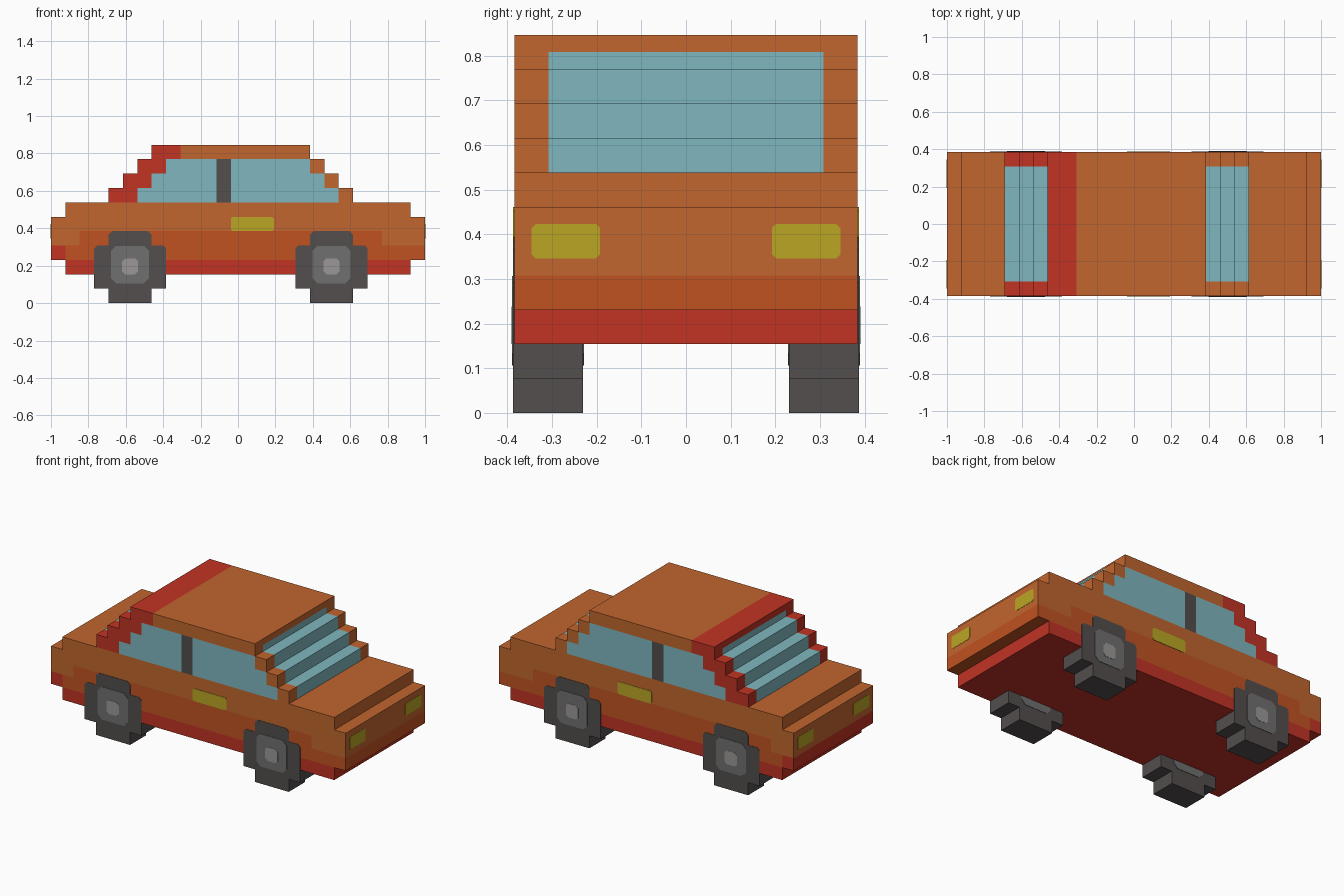
import bpy, bmesh
from mathutils import Vector

if "Cube" in bpy.data.objects:
    bpy.data.objects.remove(bpy.data.objects["Cube"], do_unlink=True)

U = 1 / 13  # one block; all dimensions below are in blocks


def make_material(name, rgb):
    lin = [((c / 255 + 0.055) / 1.055) ** 2.4 for c in rgb]
    m = bpy.data.materials.new(name)
    m.use_nodes = True
    m.diffuse_color = (*lin, 1)
    m.node_tree.nodes["Principled BSDF"].inputs["Base Color"].default_value = (*lin, 1)
    return m


ORANGE, DARK, RED, GLASS, BLACK, YELLOW, RIM, HUB = range(8)
MATS = [make_material(n, c) for n, c in [
    ("orange paint", (193, 102, 46)), ("dark orange paint", (192, 82, 34)),
    ("red paint", (193, 51, 36)), ("window blue", (126, 183, 191)),
    ("tyre black", (82, 78, 77)), ("lamp yellow", (186, 166, 36)),
    ("rim grey", (112, 112, 112)), ("hub light grey", (156, 151, 151))]]


def prism(outline, axis, a, b):
    """Extrude a 2D outline along 'x' or 'y' from a to b, returning a bmesh."""
    bm = bmesh.new()
    place = (lambda p: (p[0], a, p[1])) if axis == "y" else (lambda p: (a, p[0], p[1]))
    face = bm.faces.new([bm.verts.new(place(p)) for p in outline])
    ext = bmesh.ops.extrude_face_region(bm, geom=[face])
    step = Vector((0, b - a, 0)) if axis == "y" else Vector((b - a, 0, 0))
    bmesh.ops.translate(bm, vec=step, verts=[g for g in ext["geom"] if isinstance(g, bmesh.types.BMVert)])
    bmesh.ops.recalc_face_normals(bm, faces=bm.faces[:])
    return bm


def finish(name, bm, mats):
    bmesh.ops.scale(bm, vec=(U, U, U), verts=bm.verts[:])
    me = bpy.data.meshes.new(name)
    bm.to_mesh(me)
    bm.free()
    for m in mats:
        me.materials.append(m)
    ob = bpy.data.objects.new(name, me)
    bpy.context.collection.objects.link(ob)


def plate(name, mat, axis, at, cu, cz, hu, hz, cut, t=0.03):
    """Thin plate with clipped corners, centred on (cu, cz) and on the plane 'at'."""
    pts = [(hu - cut, -hz), (hu, cut - hz), (hu, hz - cut), (hu - cut, hz)]
    pts += [(-x, -z) for x, z in pts]
    finish(name, prism([(cu + x, cz + z) for x, z in pts], axis, at - t, at + t), [MATS[mat]])


# Body: stepped side profile, rows of (bottom, back x, front x)
rows = [(2, -12, 12), (3, -13, 13), (6, -12, 12), (7, -9, 8), (8, -8, 7), (9, -7, 6), (10, -6, 5)]
tops = [r[0] for r in rows[1:]] + [11]
right = [p for (z, _, x), t in zip(rows, tops) for p in ((x, z), (x, t))]
left = [p for (z, x, _), t in zip(rows, tops) for p in ((x, z), (x, t))]
body = prism(right + left[::-1], "y", -5, 5)

# Cut the colour borders into the body
cuts = [((x, 0, 0), (1, 0, 0)) for x in (-12, -11, -7, -6, -5, -4, -1.5, -0.5, 5, 6, 7, 10)]
cuts += [((0, 0, z), (0, 0, 1)) for z in (3, 4, 5, 7, 8, 9, 10, 10.5)]
cuts += [((0, y, 0), (0, 1, 0)) for y in (-4, 4)]
for co, no in cuts:
    bmesh.ops.bisect_plane(body, geom=body.verts[:] + body.edges[:] + body.faces[:],
                           plane_co=co, plane_no=no, dist=1e-5)


def body_colour(f):
    x, y, z = f.calc_center_median()
    side = abs(f.normal.y) > 0.5
    if side and 7 < z < 10:                       # side windows with a door post
        step = int(z) - 7
        if -7 + step < x < 7 - step:
            return BLACK if -1.5 < x < -0.5 else GLASS
    if not side and 7.01 < z < 10.5 and abs(y) < 4:  # stepped front and rear windows
        return GLASS
    if z < 2.99 or (z < 4 and x < -12) or (z > 7.01 and x < -4):
        return RED
    if z < 4 or (side and z < 5 and -11 < x < 10):
        return DARK
    return ORANGE


for f in body.faces:
    f.material_index = body_colour(f)
bmesh.ops.dissolve_limit(body, angle_limit=0.01, verts=body.verts[:], edges=body.edges[:],
                         delimit={"MATERIAL"})
finish("car_body", body, MATS)

# Wheels: cross-shaped tyres with a rim and hub on both faces
half = [(1.5, 0), (1.5, 1), (2.5, 1), (2.5, 3.8), (2.3, 4), (1.5, 4), (1.5, 4.75), (1.25, 5)]
for sy, side in ((-1, "right"), (1, "left")):
    for cx, end in ((-7.5, "rear"), (5 + 1.5, "front")):
        if end == "front":
            cx = 6.5
        name = f"{end}_{side}"
        outline = [(cx + x, z) for x, z in half] + [(cx - x, z) for x, z in half[::-1]]
        finish(name + "_tyre", prism(outline, "y", sy * 3, sy * 5.03), [MATS[BLACK]])
        for y, face in ((3, "inner"), (5.03, "outer")):
            plate(f"{name}_{face}_rim", RIM, "y", sy * y, cx, 2.68, 1.33, 1.3, 0.35)
            plate(f"{name}_{face}_hub", HUB, "y", sy * y, cx, 2.55, 0.55, 0.55, 0.2, 0.05)
    # Door trim
    plate(f"{side}_door_trim", YELLOW, "y", sy * 5, 1, 5.5, 1.5, 0.5, 0.12)
    # Lamps at both ends
    for sx, end in ((-1, "rear"), (1, "front")):
        plate(f"{end}_{side}_lamp", YELLOW, "x", sx * 13, sy * 3.5, 5, 1, 0.5, 0.12, 0.02)
